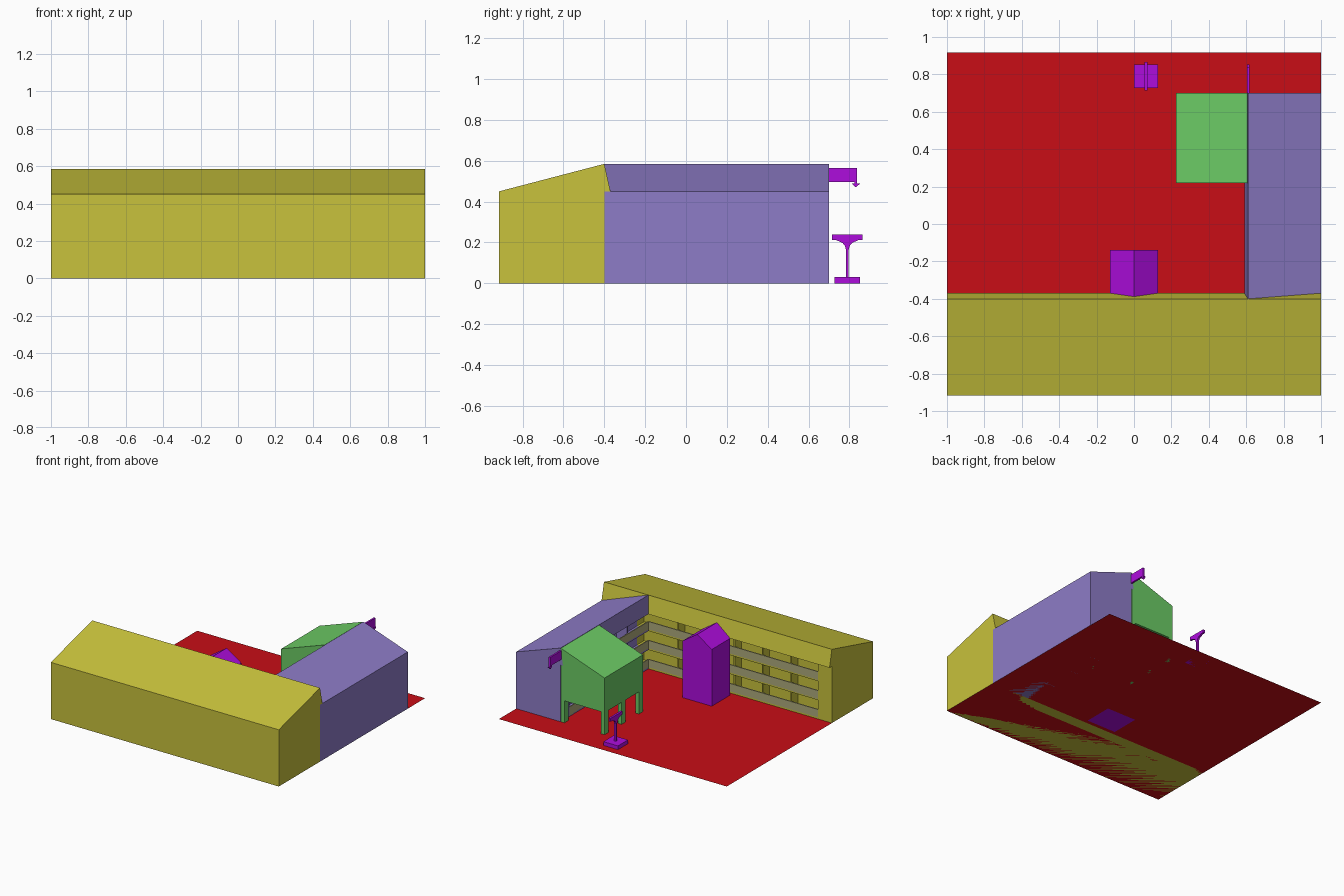
import bpy, bmesh, math

if "Cube" in bpy.data.objects:
    bpy.data.objects.remove(bpy.data.objects["Cube"])


def material(name, rgb):
    m = bpy.data.materials.new(name)
    m.diffuse_color = (*rgb, 1)
    m.use_nodes = True
    m.node_tree.nodes["Principled BSDF"].inputs["Base Color"].default_value = m.diffuse_color
    return m


RED = material("red", (0.58, 0.004, 0.008))
YELLOW = material("yellow", (0.58, 0.54, 0.045))
PURPLE = material("purple", (0.27, 0.2, 0.57))
GREEN = material("green", (0.15, 0.6, 0.13))
MAGENTA = material("magenta", (0.42, 0.004, 0.72))
TAN = material("tan", (0.42, 0.4, 0.2))


def finish(name, bm, mat):
    bmesh.ops.recalc_face_normals(bm, faces=bm.faces)
    me = bpy.data.meshes.new(name)
    bm.to_mesh(me)
    bm.free()
    ob = bpy.data.objects.new(name, me)
    me.materials.append(mat)
    bpy.context.collection.objects.link(ob)
    return ob


def prism(name, pts, axis, a, b, mat):
    """Extrude a 2D profile from a to b; axis x takes (y,z), axis y takes (x,z)."""
    bm = bmesh.new()
    place = (lambda p: (a, p[0], p[1])) if axis == "x" else (lambda p: (p[0], a, p[1]))
    f = bm.faces.new([bm.verts.new(place(p)) for p in pts])
    ext = bmesh.ops.extrude_face_region(bm, geom=[f], use_keep_orig=True)
    move = (b - a, 0, 0) if axis == "x" else (0, b - a, 0)
    verts = [v for v in ext["geom"] if isinstance(v, bmesh.types.BMVert)]
    bmesh.ops.translate(bm, verts=verts, vec=move)
    return finish(name, bm, mat)


def box(name, x, y, z, mat):
    return prism(name, [(y[0], z[0]), (y[1], z[0]), (y[1], z[1]), (y[0], z[1])],
                 "x", x[0], x[1], mat)


# ground sheet
bm = bmesh.new()
bm.faces.new([bm.verts.new(p) for p in
              [(-1, -.917, 0), (1, -.917, 0), (1, .917, 0), (-1, .917, 0)]])
finish("ground", bm, RED)

EAVE, RIDGE, STOREY, BAY = 0.45, 0.585, 0.15, 0.248

# main building and wing: lean-to roof with slanted fascia over the galleries
prism("main_building", [(-.917, 0), (-.917, EAVE), (-.4, RIDGE), (-.37, EAVE),
                        (-.49, EAVE), (-.49, 0)], "x", -1, 1, YELLOW)
prism("wing_building", [(1, 0), (1, EAVE), (.61, RIDGE), (.59, EAVE),
                        (.71, EAVE), (.71, 0)], "y", -.4, .7, PURPLE)

# solid blocks closing the gallery ends
box("main_end_wall", (-1, -.88), (-.49, -.4), (0, EAVE), YELLOW)
box("main_corner_block", (.71, 1), (-.49, -.4), (0, EAVE), YELLOW)
box("wing_end_wall", (.61, .71), (.592, .7), (0, EAVE), PURPLE)

# gallery floors and railings on three storeys
for i in range(3):
    z = i * STOREY
    box(f"main_floor_{i}", (-.88, .71), (-.49, -.4), (z, z + .012), YELLOW)
    box(f"wing_floor_{i}", (.61, .71), (-.4, .592), (z, z + .012), PURPLE)
    box(f"main_railing_{i}", (-.88, .61), (-.408, -.4), (z, z + .075), TAN)
    box(f"wing_railing_{i}", (.61, .618), (-.4, .592), (z, z + .075), TAN)

# partitions between the rooms
for i in range(1, 6):
    x = -.88 + i * BAY
    box(f"main_partition_{i}", (x - .006, x + .006), (-.49, -.41), (0, EAVE), YELLOW)
for i in range(1, 4):
    y = -.4 + i * BAY
    box(f"wing_partition_{i}", (.62, .71), (y - .006, y + .006), (0, EAVE), PURPLE)

# entrance canopy on legs
prism("canopy", [(.225, .175), (.225, EAVE), (.608, RIDGE - .001), (.608, .175)],
      "y", .22, .7, GREEN)
for i, y in enumerate((.22, .435, .65)):
    box(f"canopy_outer_leg_{i}", (.225, .255), (y, y + .05), (0, .175), GREEN)
for i, y in enumerate((.22, .65)):
    box(f"canopy_inner_leg_{i}", (.578, .608), (y, y + .05), (0, .175), GREEN)

# lift tower with a gable running into the fascia
tower = prism("lift_tower", [(-.128, 0), (-.128, EAVE), (0, .535), (.128, EAVE), (.128, 0)],
              "y", -.14, -.37, MAGENTA)
for v in tower.data.vertices:
    if v.co.z > .5 and v.co.y < -.3:
        v.co.y = -.388

# free-standing sign: base, flared post and top bar
box("sign_base", (0, .128), (.727, .853), (0, .03), MAGENTA)
half = [(.007, .03), (.007, .165)]
half += [(.052 - .045 * math.cos(t), .165 + .042 * math.sin(t))
         for t in (math.radians(a) for a in (25, 50, 75))]
half += [(.055, .212), (.075, .212), (.075, .238)]
outline = [(.79 + y, z) for y, z in half] + [(.79 - y, z) for y, z in reversed(half)]
prism("sign_post", outline, "x", .056, .072, MAGENTA)

# wall sign with a downward arrow
prism("wall_sign", [(.7, .565), (.838, .565), (.838, .488), (.852, .488), (.832, .47),
                    (.812, .488), (.826, .488), (.826, .495), (.7, .495)],
      "x", .604, .618, MAGENTA)
